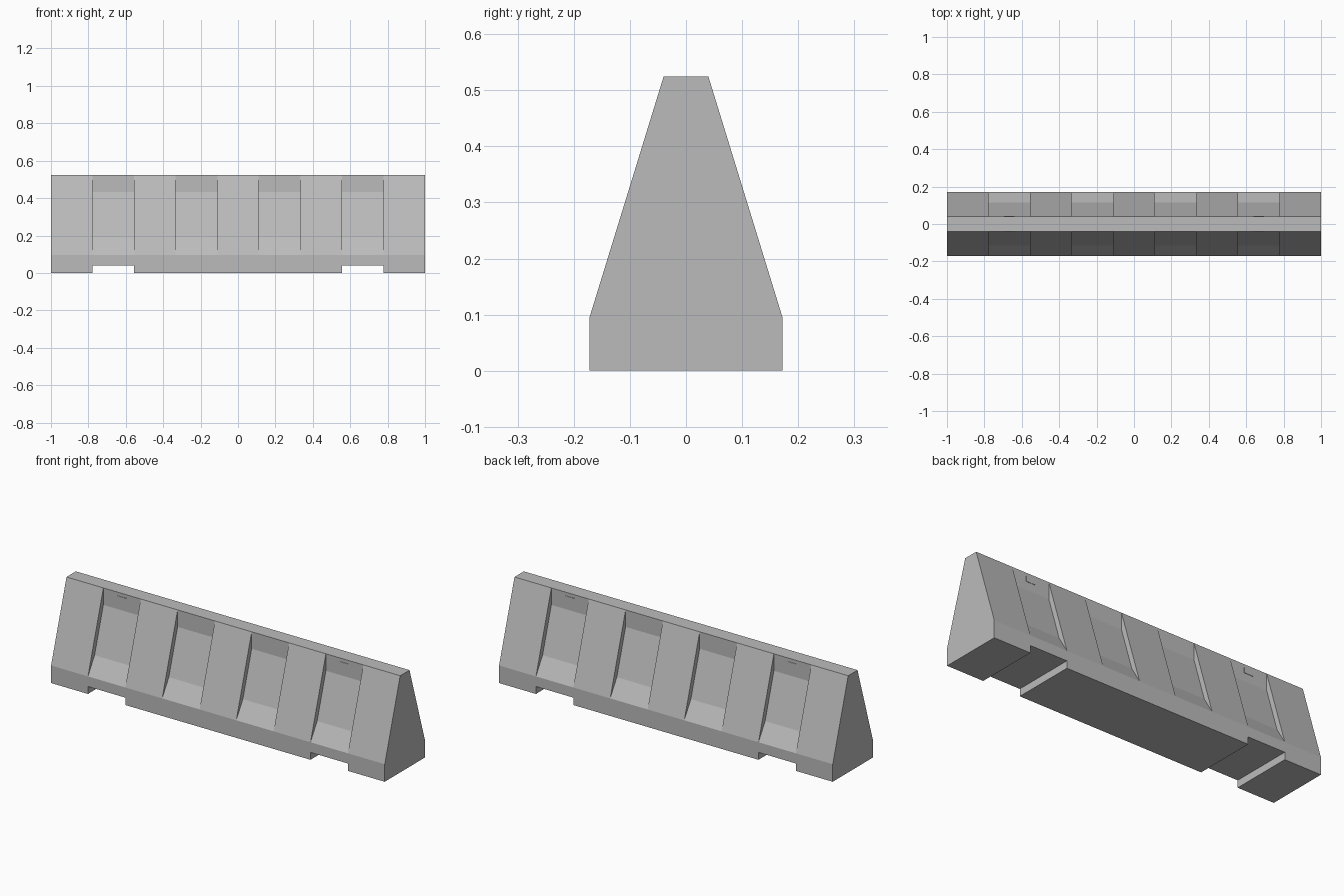
import bpy
import bmesh

cube = bpy.data.objects.get("Cube")
if cube:
    bpy.data.objects.remove(cube, do_unlink=True)

concrete = bpy.data.materials.new("concrete grey")
concrete.use_nodes = True
grey = (0.5, 0.5, 0.5, 1)
concrete.diffuse_color = grey
concrete.node_tree.nodes["Principled BSDF"].inputs["Base Color"].default_value = grey

BASE_Y, TOP_Y, LEDGE_Z, HEIGHT = 0.172, 0.04, 0.095, 0.524
BAY_WIDTH = 0.224
BAYS = (-0.667, -0.222, 0.222, 0.667)


def prism(name, profile, x0, x1):
    """Extrude a (y, z) outline along x."""
    bm = bmesh.new()
    face = bm.faces.new([bm.verts.new((x0, y, z)) for y, z in profile])
    out = bmesh.ops.extrude_face_region(bm, geom=[face])
    verts = [v for v in out["geom"] if isinstance(v, bmesh.types.BMVert)]
    bmesh.ops.translate(bm, vec=(x1 - x0, 0, 0), verts=verts)
    bmesh.ops.recalc_face_normals(bm, faces=bm.faces)
    mesh = bpy.data.meshes.new(name)
    bm.to_mesh(mesh)
    bm.free()
    mesh.materials.append(concrete)
    obj = bpy.data.objects.new(name, mesh)
    bpy.context.collection.objects.link(obj)
    return obj


def box_profile(y0, y1, z0, z1):
    return [(y0, z0), (y1, z0), (y1, z1), (y0, z1)]


def cut(target, cutter):
    mod = target.modifiers.new(cutter.name, "BOOLEAN")
    mod.operation = "DIFFERENCE"
    mod.solver = "EXACT"
    mod.object = cutter
    cutter.hide_render = True
    cutter.hide_viewport = True
    cutter.display_type = "WIRE"


# Tapered barrier body
half = [(BASE_Y, 0), (BASE_Y, LEDGE_Z), (TOP_Y, HEIGHT)]
body = prism("barrier_body", half + [(-y, z) for y, z in reversed(half)], -1, 1)

# Bay recess: sloping sill, leaning back wall, upright top band
recess = [(BASE_Y, LEDGE_Z), (0.115, 0.188), (TOP_Y, 0.432),
          (TOP_Y, 0.6), (0.3, 0.6), (0.3, LEDGE_Z)]

for i, x in enumerate(BAYS):
    x0, x1 = x - BAY_WIDTH / 2, x + BAY_WIDTH / 2
    outer = i in (0, 3)
    for side, sign in (("front", -1), ("back", 1)):
        cut(body, prism(f"{side}_recess_cutter_{i}",
                        [(sign * y, z) for y, z in recess], x0, x1))
        # Small plates on the upright bands of the outer bays
        if outer:
            ys = sorted((sign * (TOP_Y - 0.002), sign * (TOP_Y + 0.002)))
            prism(f"{side}_plate_{i}", box_profile(*ys, 0.477, 0.505),
                  x - 0.027, x + 0.027)
    # Lifting notches through the foot
    if outer:
        cut(body, prism(f"notch_cutter_{i}", box_profile(-0.3, 0.3, -0.1, 0.04), x0, x1))
